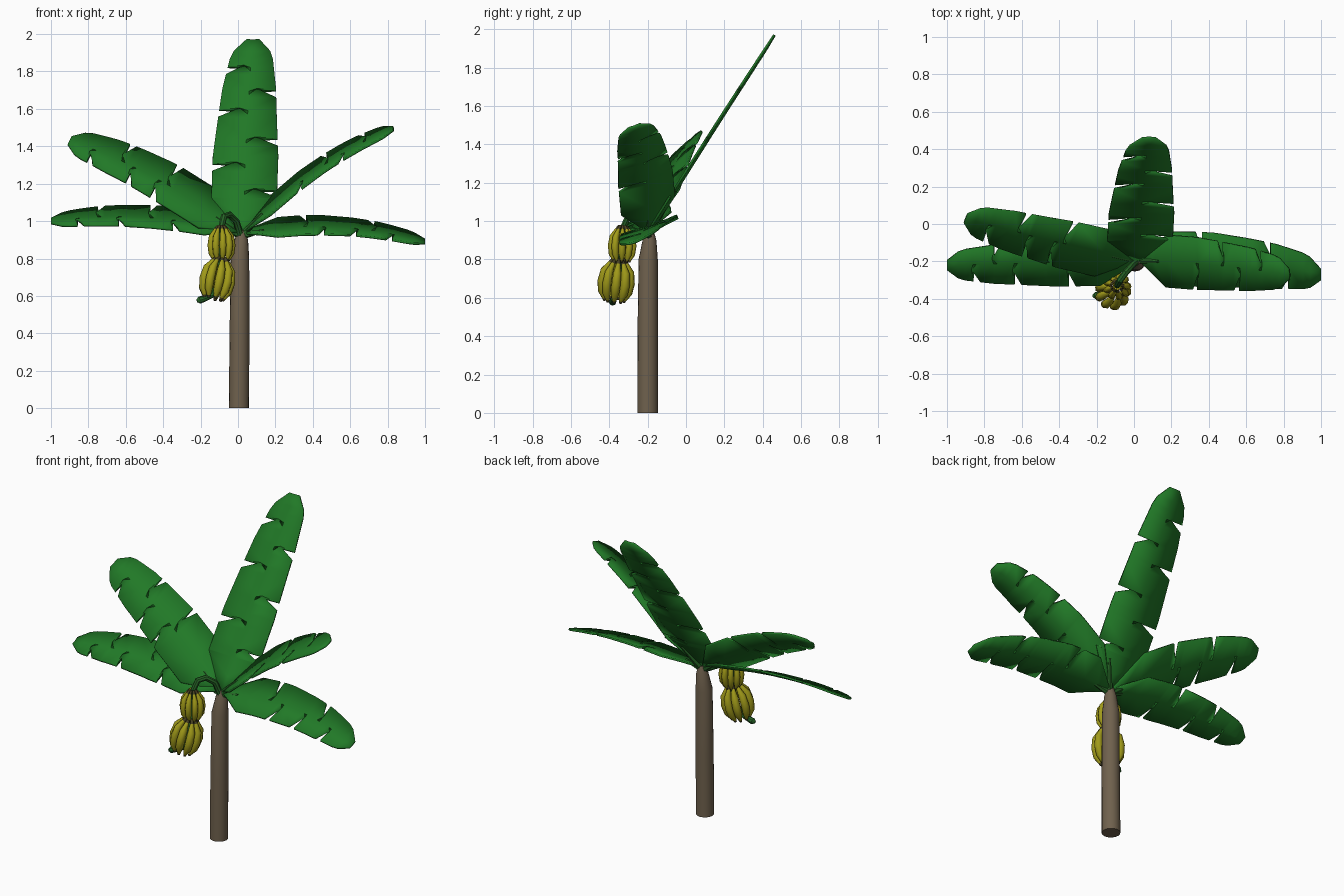
import bpy, bmesh, math
from mathutils import Vector, Quaternion

if "Cube" in bpy.data.objects:
    bpy.data.objects.remove(bpy.data.objects["Cube"])


def material(name, rgb):
    m = bpy.data.materials.new(name)
    m.diffuse_color = (*rgb, 1)
    m.use_nodes = True
    m.node_tree.nodes["Principled BSDF"].inputs["Base Color"].default_value = m.diffuse_color
    return m


BARK = material("bark", (0.16, 0.12, 0.075))
GREEN = material("leaf_green", (0.015, 0.19, 0.02))
STALK = material("stalk_green", (0.02, 0.13, 0.02))
YELLOW = material("banana_yellow", (0.36, 0.33, 0.01))
TIP = material("banana_tip", (0.06, 0.05, 0.015))


def finish(bm, name, mats, angle=40):
    bmesh.ops.recalc_face_normals(bm, faces=bm.faces)
    me = bpy.data.meshes.new(name)
    bm.to_mesh(me)
    bm.free()
    ob = bpy.data.objects.new(name, me)
    bpy.context.collection.objects.link(ob)
    for m in mats:
        me.materials.append(m)
    bpy.ops.object.select_all(action='DESELECT')
    bpy.context.view_layer.objects.active = ob
    ob.select_set(True)
    bpy.ops.object.shade_smooth_by_angle(angle=math.radians(angle))
    return ob


def tube(bm, pts, radii, sides, tip_mat=0):
    """Capped tube swept along a path with a radius per point."""
    pts = [Vector(p) for p in pts]
    q, prev, rings = Quaternion(), Vector((0, 0, 1)), []
    for i, p in enumerate(pts):
        d = (pts[min(i + 1, len(pts) - 1)] - pts[max(i - 1, 0)]).normalized()
        q = prev.rotation_difference(d) @ q
        prev = d
        rings.append([bm.verts.new(p + q @ Vector((radii[i] * math.cos(a), radii[i] * math.sin(a), 0)))
                      for a in (math.tau * k / sides for k in range(sides))])
    for i, (a, b) in enumerate(zip(rings, rings[1:])):
        for k in range(sides):
            f = bm.faces.new((a[k], a[(k + 1) % sides], b[(k + 1) % sides], b[k]))
            if i in (0, len(rings) - 2):
                f.material_index = tip_mat
    bm.faces.new(rings[0])
    bm.faces.new(rings[-1]).material_index = tip_mat


# Trunk
bm = bmesh.new()
tube(bm, [(0.005, -0.2, 0), (0.008, -0.2, 0.4), (0.01, -0.197, 0.8), (0.018, -0.19, 0.9), (0.02, -0.19, 0.95)],
     [0.054, 0.053, 0.05, 0.036, 0.022], 16)
finish(bm, "trunk", [BARK])

# Torn leaves
PROFILE = [(0, 0.12), (0.08, 0.5), (0.18, 1), (0.4, 1), (0.75, 0.82), (0.9, 0.66), (0.94, 0.56), (1, 0.2)]


def half_width(t):
    for (t0, w0), (t1, w1) in zip(PROFILE, PROFILE[1:]):
        if t <= t1:
            return w0 + (w1 - w0) * (t - t0) / (t1 - t0)
    return PROFILE[-1][1]


def leaf(name, base, mid, tip, half, cuts_a, cuts_b):
    """Leaf blade along a curve through base, mid, tip, with slits on each side."""
    base, mid, tip, half = map(Vector, (base, mid, tip, half))
    ctrl = 2 * mid - (base + tip) / 2
    stations = {t for t, _ in PROFILE}
    for c in cuts_a + cuts_b:
        stations |= {c - 0.018, c, c + 0.018}
    up = half.cross(tip - base).normalized()
    up *= 0.012 if up.z < 0 else -0.012
    bm = bmesh.new()
    rows = []
    for t in sorted(stations):
        p = base * (1 - t) ** 2 + ctrl * 2 * t * (1 - t) + tip * t * t
        w = half_width(t)
        row = [bm.verts.new(p + up * w)]
        for s, cuts in ((1, cuts_a), (-1, cuts_b)):
            lean = (tip - base) * (0.025 if t in cuts else 0)
            row.append(bm.verts.new(p + half * (s * w * (0.3 if t in cuts else 1)) + lean))
        rows.append(row)
    for a, b in zip(rows, rows[1:]):
        bm.faces.new((a[0], a[1], b[1], b[0]))
        bm.faces.new((a[0], b[0], b[2], a[2]))
    ob = finish(bm, name, [GREEN])
    sol = ob.modifiers.new("thickness", 'SOLIDIFY')
    sol.thickness = 0.012
    sol.offset = 0


leaf("leaf_back", (0.03, -0.2, 0.94), (0.045, 0.12, 1.45), (0.08, 0.46, 1.97), (0.175, 0, 0),
     [0.2, 0.47, 0.72], [0.34, 0.62, 0.84])
leaf("leaf_upper_left", (0, -0.19, 0.95), (-0.45, -0.09, 1.24), (-0.9, 0.03, 1.43), (0.05, 0.12, 0.1),
     [0.4, 0.67], [0.45, 0.6, 0.84])
leaf("leaf_lower_left", (0, -0.2, 0.95), (-0.5, -0.21, 1.025), (-1.0, -0.22, 1.0), (0, 0.125, 0.06),
     [0.45, 0.73], [0.33, 0.62, 0.84])
leaf("leaf_upper_right", (0.04, -0.19, 0.95), (0.42, -0.22, 1.28), (0.83, -0.27, 1.495), (0, 0.14, 0.05),
     [0.55, 0.8], [0.38, 0.66])
leaf("leaf_lower_right", (0.04, -0.19, 0.94), (0.52, -0.2, 0.975), (1.0, -0.27, 0.89), (0, 0.145, 0.05),
     [0.32, 0.7], [0.42, 0.6, 0.8])

# Leaf crown where the stalks meet
bm = bmesh.new()
for x, y, z in ((0.1, -0.1, 1.08), (-0.12, -0.17, 1.02), (-0.12, -0.21, 0.98), (0.13, -0.2, 1.04), (0.14, -0.2, 0.95)):
    tube(bm, [(0.02, -0.195, 0.92), (x, y, z)], [0.02, 0.008], 6)
finish(bm, "leaf_stalks", [STALK])

# Hanging fruit stem
bm = bmesh.new()
tube(bm, [(0.015, -0.2, 0.92), (-0.01, -0.22, 1.0), (-0.045, -0.26, 1.035), (-0.075, -0.3, 1.025),
          (-0.088, -0.325, 0.97), (-0.09, -0.335, 0.85), (-0.092, -0.345, 0.76), (-0.11, -0.365, 0.66),
          (-0.135, -0.375, 0.605), (-0.175, -0.38, 0.587), (-0.205, -0.383, 0.578), (-0.22, -0.385, 0.573)],
     [0.018, 0.018, 0.018, 0.018, 0.017, 0.016, 0.016, 0.015, 0.015, 0.016, 0.02, 0.008], 8)
finish(bm, "fruit_stem", [STALK])

# Banana hands: curved fruit in a ring around the stem
ARC = [(0.25, 0, 0.35), (0.45, 0.1, 0.45), (0.72, 0.3, 0.9), (0.8, 0.55, 1), (0.74, 0.78, 0.9),
       (0.58, 0.94, 0.45), (0.54, 1, 0.3)]


def hand(name, top, bottom, spread, thick, count):
    top, bottom = Vector(top), Vector(bottom)
    axis = bottom - top
    q = Vector((0, 0, -1)).rotation_difference(axis.normalized())
    bm = bmesh.new()
    for k in range(count):
        a = math.tau * k / count
        out = q @ Vector((math.cos(a), math.sin(a), 0))
        tube(bm, [top + axis * h + out * (r * spread) for r, h, _ in ARC],
             [thick * s for _, _, s in ARC], 8, 1)
    finish(bm, name, [YELLOW, TIP], 60)


hand("banana_hand_upper", (-0.09, -0.33, 0.975), (-0.09, -0.335, 0.785), 0.072, 0.019, 9)
hand("banana_hand_lower", (-0.088, -0.35, 0.805), (-0.132, -0.375, 0.582), 0.093, 0.025, 9)
